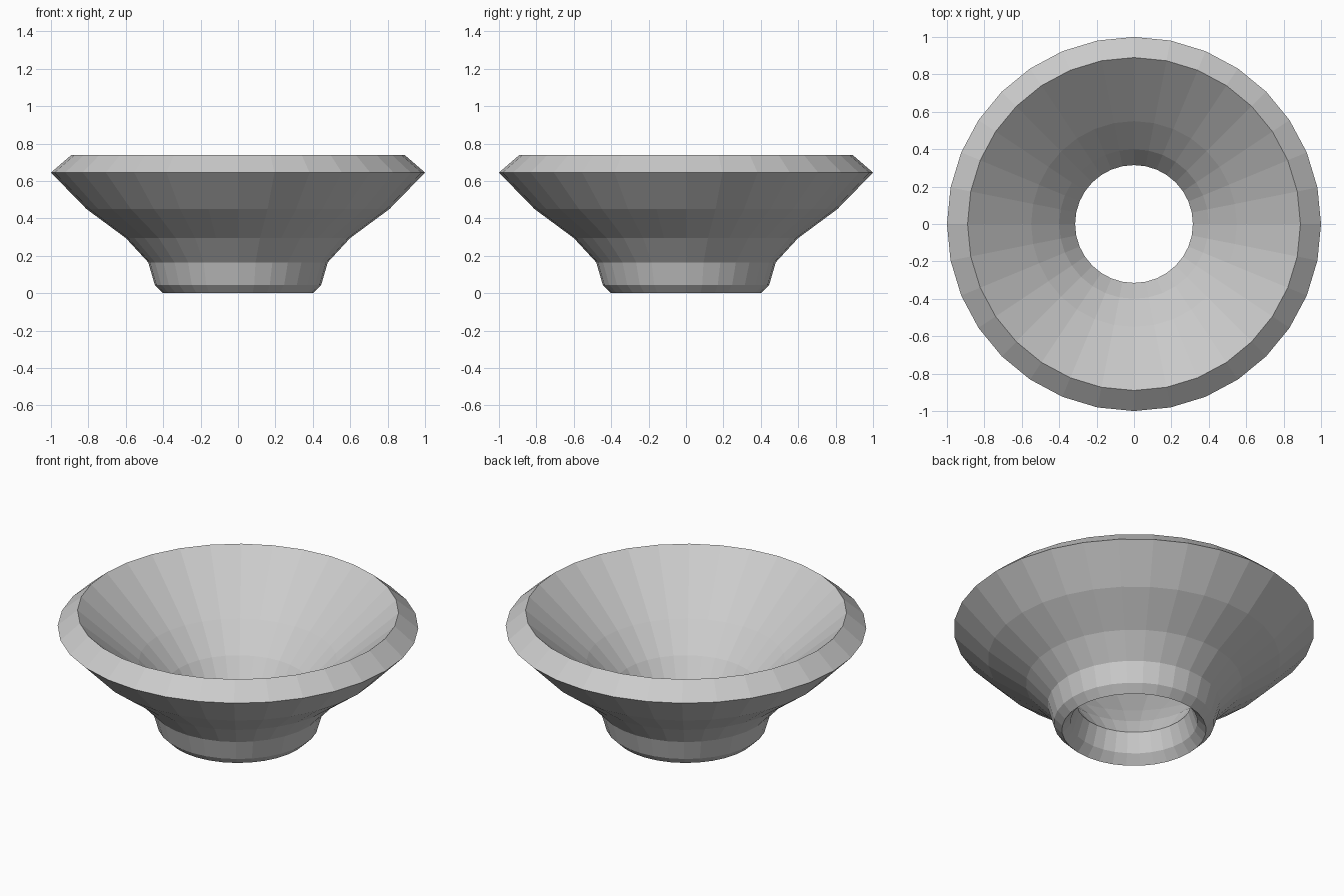
import bpy
import bmesh
from math import cos, sin, tau

cube = bpy.data.objects.get("Cube")
if cube:
    bpy.data.objects.remove(cube, do_unlink=True)

SIDES = 32

# Plain light grey
grey = bpy.data.materials.new("light_grey")
grey.use_nodes = True
colour = (0.6, 0.6, 0.6, 1.0)
grey.diffuse_color = colour
grey.node_tree.nodes["Principled BSDF"].inputs["Base Color"].default_value = colour


def lathe(name, profile, material):
    """Revolve a closed (radius, height) profile around z with flat facets."""
    bm = bmesh.new()
    rings = [[bm.verts.new((r * cos(tau * i / SIDES), r * sin(tau * i / SIDES), z))
              for i in range(SIDES)] for r, z in profile]
    for lower, upper in zip(rings, rings[1:] + rings[:1]):
        for i in range(SIDES):
            j = (i + 1) % SIDES
            bm.faces.new((lower[i], lower[j], upper[j], upper[i]))
    bmesh.ops.recalc_face_normals(bm, faces=bm.faces)
    mesh = bpy.data.meshes.new(name)
    bm.to_mesh(mesh)
    bm.free()
    mesh.materials.append(material)
    obj = bpy.data.objects.new(name, mesh)
    bpy.context.collection.objects.link(obj)
    return obj


# Outer wall from foot to rim, then the inner wall back down through the hole
outer = [(0.40, 0.0), (0.445, 0.045), (0.48, 0.165), (0.60, 0.295),
         (0.81, 0.45), (1.0, 0.645), (0.89, 0.74)]
inner = [(0.55, 0.44), (0.40, 0.286), (0.315, 0.166), (0.352, 0.052)]
lathe("open_bowl", outer + inner, grey)
